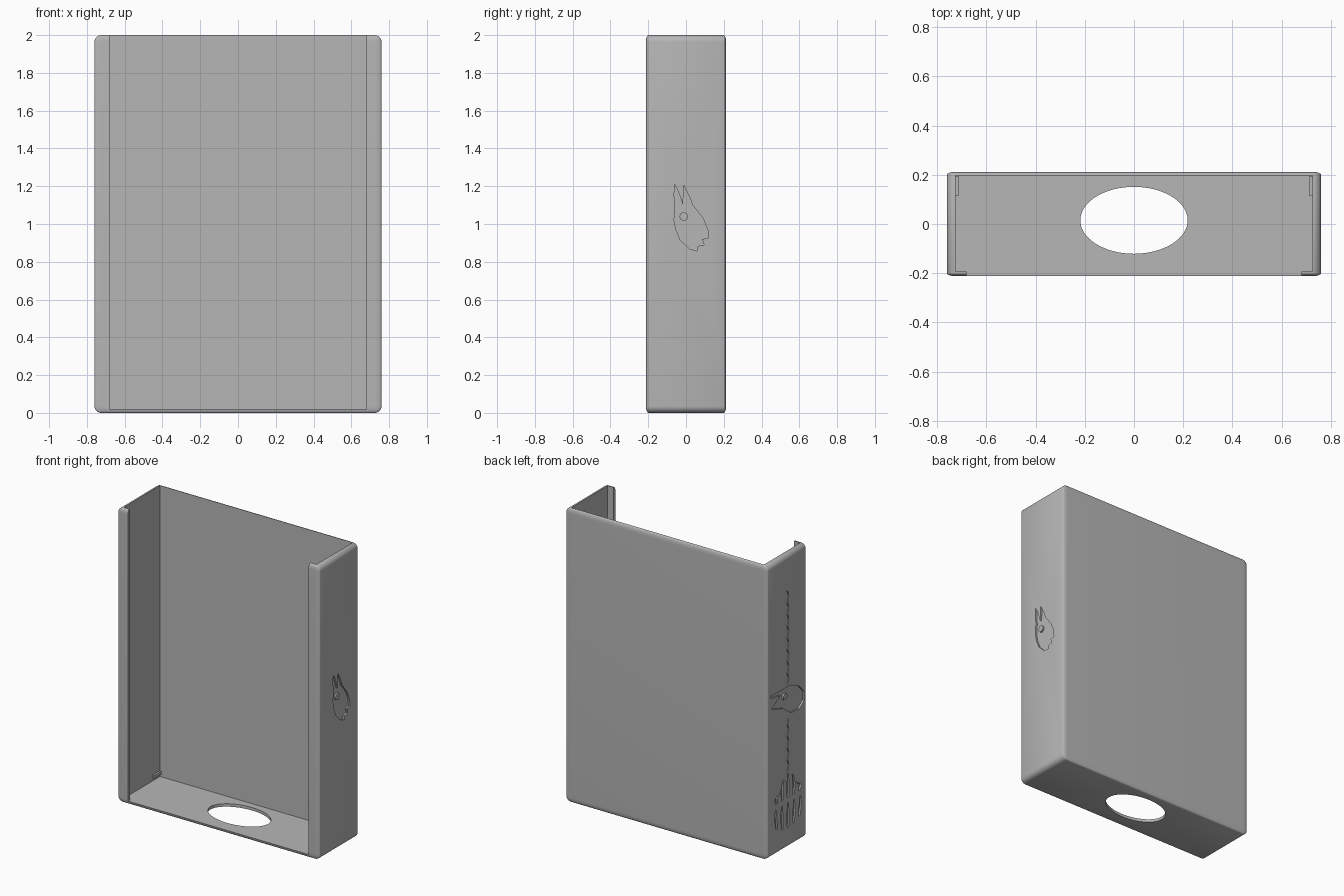
import bpy, bmesh, math
from mathutils import Matrix

HX, HY, H = 0.76, 0.212, 2.0
DEPTH = 0.012

if "Cube" in bpy.data.objects:
    bpy.data.objects.remove(bpy.data.objects["Cube"])

grey = bpy.data.materials.new("plain_grey")
grey.use_nodes = True
colour = (0.47, 0.47, 0.47, 1)
grey.diffuse_color = colour
grey.node_tree.nodes["Principled BSDF"].inputs["Base Color"].default_value = colour


def make(name, bm):
    bmesh.ops.recalc_face_normals(bm, faces=bm.faces)
    mesh = bpy.data.meshes.new(name)
    bm.to_mesh(mesh)
    bm.free()
    obj = bpy.data.objects.new(name, mesh)
    bpy.context.collection.objects.link(obj)
    mesh.materials.append(grey)
    return obj


def box(name, x0, x1, y0, y1, z0, z1):
    bm = bmesh.new()
    bmesh.ops.create_cube(bm, size=1)
    bmesh.ops.scale(bm, vec=(x1 - x0, y1 - y0, z1 - z0), verts=bm.verts)
    bmesh.ops.translate(bm, vec=((x0 + x1) / 2, (y0 + y1) / 2, (z0 + z1) / 2), verts=bm.verts)
    return make(name, bm)


def side_plate(name, outline, x0, x1):
    """Prism with a (y, z) outline, running from x0 to x1."""
    bm = bmesh.new()
    face = bm.faces.new([bm.verts.new((x0, y, z)) for y, z in outline])
    ext = bmesh.ops.extrude_face_region(bm, geom=[face])["geom"]
    bmesh.ops.translate(bm, vec=(x1 - x0, 0, 0),
                        verts=[g for g in ext if isinstance(g, bmesh.types.BMVert)])
    return make(name, bm)


def carve(target, cutter):
    cutter.hide_render = True
    mod = target.modifiers.new("carve", "BOOLEAN")
    mod.operation, mod.solver, mod.object = "DIFFERENCE", "EXACT", cutter
    bpy.context.view_layer.objects.active = target
    bpy.ops.object.modifier_apply(modifier=mod.name)
    bpy.data.objects.remove(cutter)


def engrave(side, outline):
    carve(case, side_plate("engraving_cutter", outline, side * (HX - DEPTH), side * (HX + 0.05)))


# Rounded case, with the rounding flattened from front to back
bm = bmesh.new()
bmesh.ops.create_cube(bm, size=1)
bmesh.ops.scale(bm, vec=(2 * HX, 6 * HY, H), verts=bm.verts)
bmesh.ops.bevel(bm, geom=bm.edges[:], offset=0.036, segments=6, profile=0.5, affect="EDGES")
bmesh.ops.scale(bm, vec=(1, 1 / 3, 1), verts=bm.verts)
bmesh.ops.translate(bm, vec=(0, 0, H / 2), verts=bm.verts)
case = make("case", bm)

# Hollow inside open at the top, front opening between two lips, oval floor hole
carve(case, box("cavity_cutter", -0.725, 0.725, -0.192, 0.197, 0.02, 2.2))
carve(case, box("opening_cutter", -0.68, 0.68, -0.4, 0, 0.02, 2.2))
bm = bmesh.new()
bmesh.ops.create_cone(bm, cap_ends=True, segments=64, radius1=1, radius2=1, depth=0.4,
                      matrix=Matrix.Translation((0, 0.015, 0)) @ Matrix.Diagonal((0.218, 0.136, 1, 1)))
carve(case, make("hole_cutter", bm))

# Animal head sunk into the +x side, with a round eye left standing
head = [(-.06, 1.21), (-.04, 1.17), (-.016, 1.1), (-.012, 1.205), (.02, 1.14), (.035, 1.1),
        (.09, 1.03), (.115, .97), (.118, .925), (.085, .92), (.095, .89), (.063, .883),
        (.058, .857), (.02, .868), (-.03, .915), (-.053, .97), (-.063, 1.02), (-.058, 1.1),
        (-.063, 1.15)]
engrave(1, head)

# Bird head sunk into the -x side
bird = [(.18, 1.09), (.07, 1.07), (.165, 1.01), (.04, .97), (-.045, .91), (-.13, .9),
        (-.185, .94), (-.185, 1.0), (-.13, 1.06), (-.02, 1.1), (.055, 1.1), (.175, 1.105)]
engrave(-1, bird)


def eye(name, side, y, z):
    ring = [(y + 0.022 * math.cos(i * math.pi / 8), z + 0.022 * math.sin(i * math.pi / 8))
            for i in range(16)]
    return side_plate(name, ring, side * (HX - DEPTH - 0.004), side * (HX - 0.001))


eye("head_eye", 1, -0.012, 1.04)
eye("bird_eye", -1, 0.015, 1.04)

# Chain of slanted links above and below the bird
for z0, z1 in ((1.12, 1.76), (0.53, 0.9)):
    count = round((z1 - z0) / 0.04)
    for i in range(count):
        z, s = z0 + 0.04 * i, 0.006 * (-1) ** i
        engrave(-1, [(s - .015, z), (s - .007, z), (-s - .007, z + .032), (-s - .015, z + .032)])

# Cage of bowed slots with a crossbar between upper and lower halves
for k in (-2, -1, 0, 1, 2):
    y, drop = -0.012 + 0.06 * k, 0.025 * k * k
    bow = 0.012 * k
    for low, high in ((0.14 + drop / 3, 0.31), (0.345, 0.51 - drop)):
        mid = (low + high) / 2
        tip = -bow if high > 0.4 else bow / 2
        engrave(-1, [(y - .008, low), (y + .008, low), (y + .012 + bow / 2, mid),
                     (y + .004 + tip, high), (y - .004 + tip, high), (y - .012 + bow / 2, mid)])

# Small stop tabs low on the inner walls
for side, label in ((1, "left"), (-1, "right")):
    inner, outer = sorted((side * 0.712, side * 0.73))
    box(label + "_stop_tab", inner, outer, 0.115, 0.192, 0.04, 0.06)

# Smooth the rounding, keep the rims sharp
bpy.ops.object.select_all(action="DESELECT")
case.select_set(True)
bpy.context.view_layer.objects.active = case
bpy.ops.object.shade_smooth_by_angle(angle=math.radians(35))
